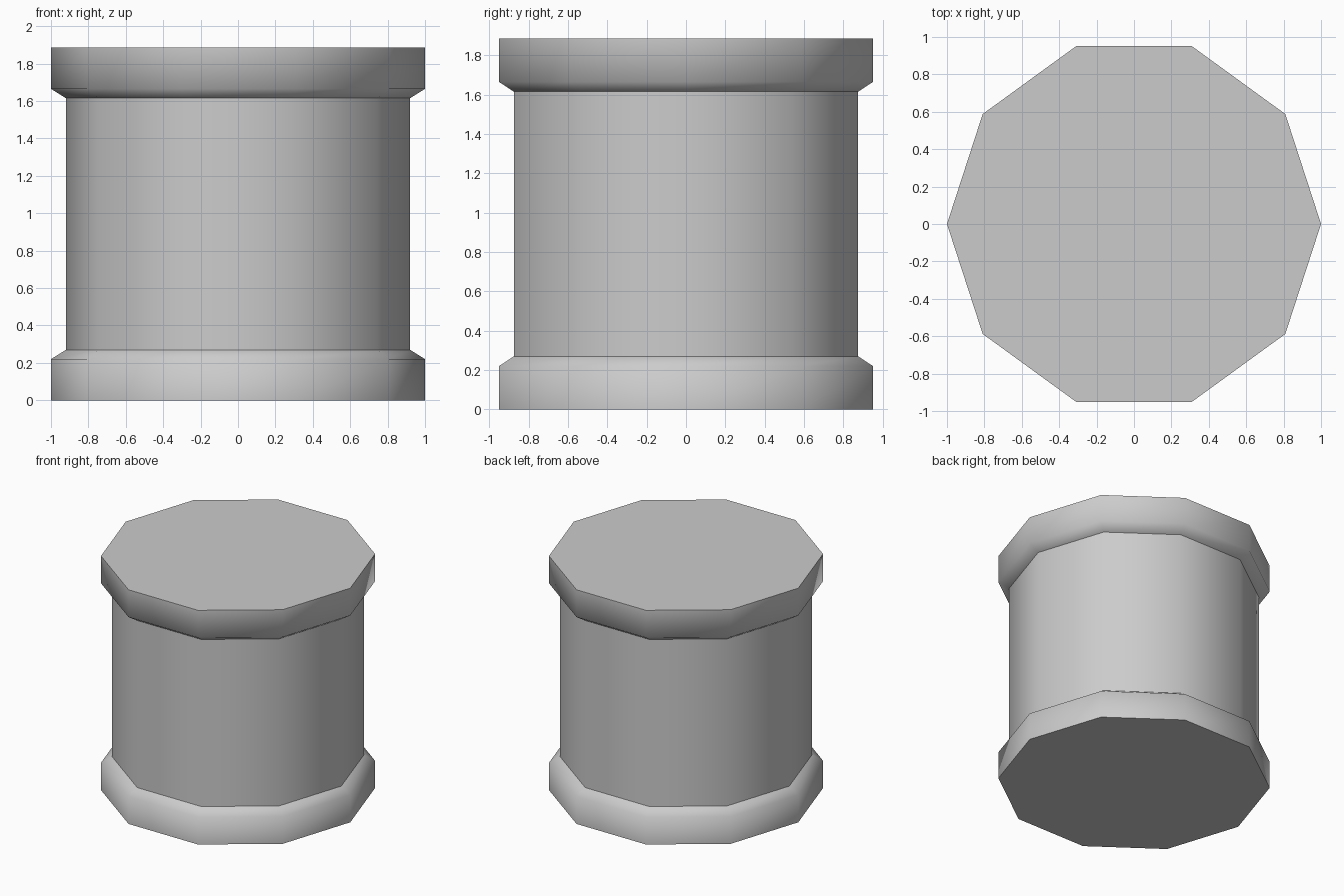
import bpy
import bmesh
from math import cos, sin, tau

SIDES = 10
HEIGHT = 1.885
RIM_R, SHAFT_R = 1.0, 0.92
RIM_H, COLLAR_H = 0.22, 0.27

cube = bpy.data.objects.get("Cube")
if cube:
    bpy.data.objects.remove(cube, do_unlink=True)

stone = bpy.data.materials.new("stone grey")
stone.use_nodes = True
colour = (0.6, 0.6, 0.6, 1)
stone.diffuse_color = colour
stone.node_tree.nodes["Principled BSDF"].inputs["Base Color"].default_value = colour


def lathe(name, profile, cap=None):
    """Ten-sided smooth wall through (radius, z) rings, with an optional flat cap on ring index cap."""
    bm = bmesh.new()
    rings = [[bm.verts.new((r * cos(tau * i / SIDES), r * sin(tau * i / SIDES), z))
              for i in range(SIDES)] for r, z in profile]
    for low, high in zip(rings, rings[1:]):
        for i in range(SIDES):
            j = (i + 1) % SIDES
            bm.faces.new((low[i], low[j], high[j], high[i])).smooth = True
    if cap is not None:
        ring = rings[cap]
        lid = bm.faces.new(ring if cap else ring[::-1])
        for edge in lid.edges:
            edge.smooth = False
    mesh = bpy.data.meshes.new(name)
    bm.to_mesh(mesh)
    bm.free()
    mesh.materials.append(stone)
    obj = bpy.data.objects.new(name, mesh)
    bpy.context.collection.objects.link(obj)
    return obj


# Collar profile from the outer end inward; the upper one is its mirror image
collar = [(RIM_R, 0), (RIM_R, RIM_H), (SHAFT_R, COLLAR_H)]
lathe("base_collar", collar, cap=0)
lathe("shaft", [(SHAFT_R, COLLAR_H), (SHAFT_R, HEIGHT - COLLAR_H)])
lathe("top_collar", [(r, HEIGHT - z) for r, z in reversed(collar)], cap=-1)
